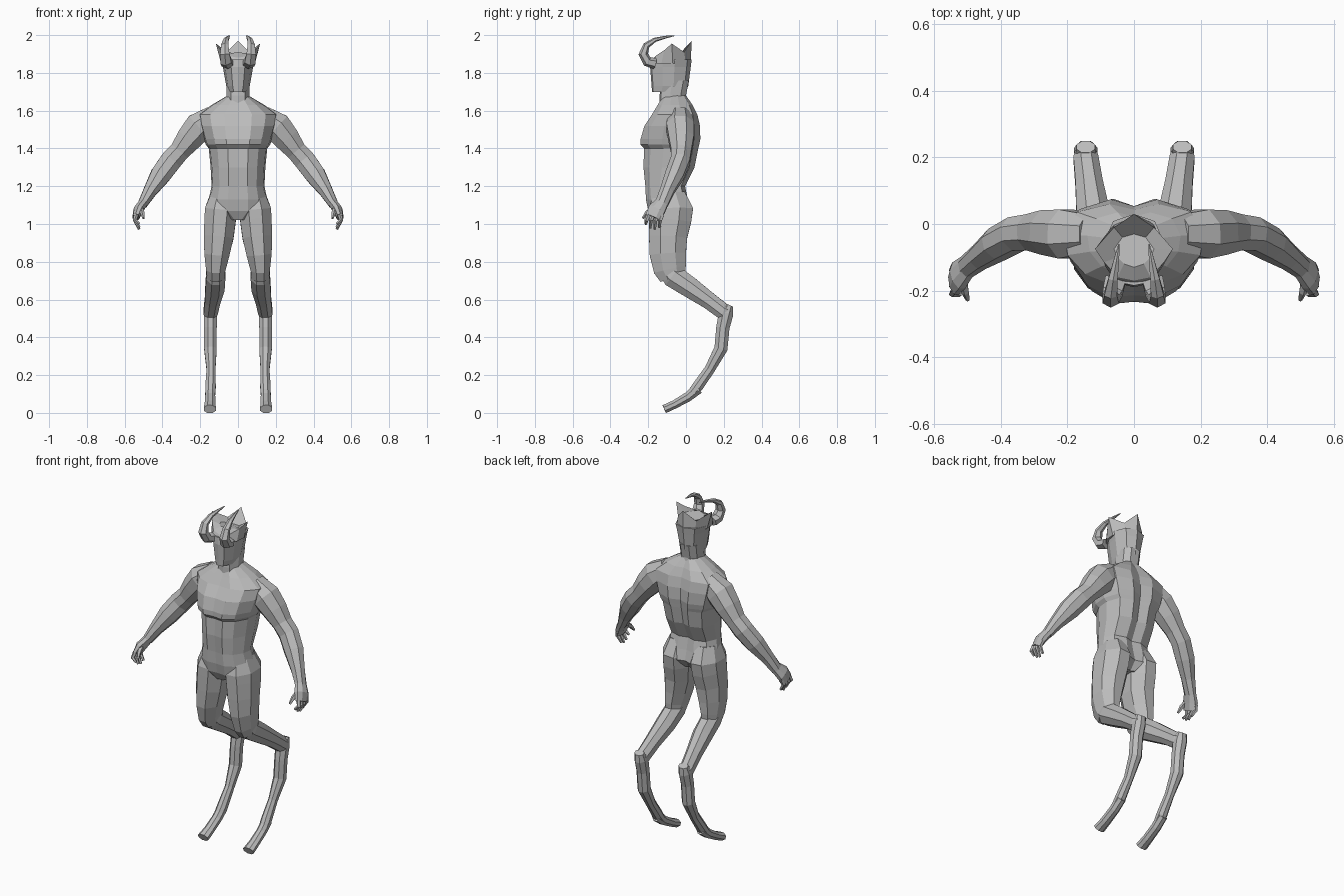
import bpy, bmesh, math
from mathutils import Vector

skin = bpy.data.materials.new("grey")
skin.diffuse_color = (0.5, 0.5, 0.5, 1)


def loft(name, rings):
    """Bridge closed rings of points with flat faces and cap both ends."""
    bm = bmesh.new()
    loops = [[bm.verts.new(p) for p in r] for r in rings]
    for a, b in zip(loops, loops[1:]):
        n = len(a)
        for i in range(n):
            j = (i + 1) % n
            bm.faces.new((a[i], a[j], b[j], b[i]))
    bm.faces.new(loops[0])
    bm.faces.new(loops[-1])
    bmesh.ops.recalc_face_normals(bm, faces=bm.faces)
    me = bpy.data.meshes.new(name)
    bm.to_mesh(me)
    bm.free()
    me.materials.append(skin)
    ob = bpy.data.objects.new(name, me)
    bpy.context.collection.objects.link(ob)
    return ob


def mirrored(half):
    """Close a half outline that runs from front centre to back centre."""
    return half + [(-x, y, z) for x, y, z in reversed(half[1:-1])]


def body(name, profile, sections):
    """Sections are (z, half width, front y, back y)."""
    return loft(name, [mirrored([(u * w, f + v * (b - f), z) for u, v in profile])
                       for z, w, f, b in sections])


def tube(name, path, ref, n=8, mirror=1):
    """Sections are (x, y, z, radius along ref, other radius)."""
    pts = [Vector(p[:3]) for p in path]
    rings = []
    for i, p in enumerate(path):
        t = Vector()
        if i > 0:
            t += (pts[i] - pts[i - 1]).normalized()
        if i < len(pts) - 1:
            t += (pts[i + 1] - pts[i]).normalized()
        t.normalize()
        side = Vector(ref)
        side = (side - t * side.dot(t)).normalized()
        up = t.cross(side)
        ring = []
        for k in range(n):
            a = 2 * math.pi * (k + 0.5) / n
            q = pts[i] + (side * math.cos(a) * p[3] + up * math.sin(a) * p[4]) * 1.06
            ring.append((q.x * mirror, q.y, q.z))
        rings.append(ring)
    return loft(name, rings)


# Torso with chest step and a shallow spine groove
torso = [(0, .02), (.35, 0), (.7, .12), (.95, .36), (1, .62), (.82, .9), (.35, 1), (0, .93)]
body("torso", torso, [
    (1.68, .055, -.12, 0), (1.63, .14, -.15, .035), (1.58, .21, -.18, .06),
    (1.52, .20, -.22, .074), (1.45, .18, -.24, .076), (1.42, .17, -.24, .07),
    (1.40, .155, -.222, .065), (1.30, .145, -.225, .045), (1.20, .14, -.215, -.005),
    (1.13, .155, -.212, .01), (1.07, .155, -.2, .025), (1.02, .05, -.17, -.02)])

# Neck
neck = [(0, 0), (.6, .05), (1, .4), (.9, .8), (.45, 1), (0, 1)]
body("neck", neck, [(1.62, .065, -.14, .01), (1.68, .06, -.14, .0), (1.76, .062, -.13, .015)])

# Face tapering to a square chin
face = [(0, 0), (.45, .04), (.85, .3), (1, .6), (.7, .9), (0, 1)]
body("head", face, [(1.70, .05, -.18, -.01), (1.73, .062, -.182, .012),
                    (1.83, .08, -.19, .025), (1.87, .09, -.185, .03)])

# Crown with side peaks and a back peak around a hollow
crown = [
    [(0, -.185, 1.85), (.05, -.18, 1.85), (.085, -.13, 1.85), (.09, -.07, 1.85), (.06, 0, 1.85), (0, .025, 1.85)],
    [(0, -.17, 1.88), (.05, -.16, 1.89), (.09, -.115, 1.92), (.117, -.075, 1.955), (.06, -.01, 1.91), (0, .03, 1.97)],
    [(0, -.13, 1.91), (.03, -.12, 1.905), (.05, -.1, 1.905), (.06, -.075, 1.905), (.035, -.04, 1.895), (0, -.03, 1.89)]]
loft("crown", [mirrored(r) for r in crown])

for s, label in ((1, "right"), (-1, "left")):
    # Curled horn
    tube("horn_" + label, [
        (.055, -.165, 1.85, .034, .028), (.064, -.205, 1.86, .032, .026),
        (.07, -.226, 1.90, .027, .024), (.07, -.21, 1.945, .021, .017),
        (.063, -.165, 1.975, .015, .011), (.053, -.11, 1.989, .009, .007),
        (.045, -.06, 1.997, .002, .002)], (1, 0, 0), 6, s)

    # Arm from shoulder to wrist
    tube("arm_" + label, [
        (.13, -.03, 1.575, .06, .055), (.205, -.03, 1.515, .075, .08),
        (.26, -.025, 1.45, .068, .07), (.31, -.025, 1.385, .055, .055),
        (.355, -.03, 1.335, .052, .058), (.41, -.06, 1.26, .05, .055),
        (.465, -.10, 1.175, .038, .037), (.505, -.13, 1.105, .035, .026)], (0, 1, 0), 8, s)

    # Palm, fingers and thumb
    tube("palm_" + label, [
        (.50, -.125, 1.115, .034, .024), (.527, -.155, 1.075, .046, .026),
        (.54, -.175, 1.035, .042, .018)], (0, 1, 0), 8, s)
    for i in range(4):
        y = -.205 + .024 * i
        tip = (1.0, .98, .972, .982)[i]
        tube(f"finger_{i + 1}_{label}", [
            (.538, y + .008, 1.05, .012, .012), (.546, y - .004, 1.02, .011, .011),
            (.523, y - .008, tip, .006, .007)], (0, 1, 0), 5, s)
    tube("thumb_" + label, [
        (.515, -.165, 1.085, .016, .014), (.507, -.205, 1.06, .012, .012),
        (.50, -.228, 1.03, .006, .006)], (0, 1, 0), 5, s)

    # Thigh with buttock
    tube("thigh_" + label, [
        (.085, -.09, 1.16, .06, .085), (.091, -.08, 1.08, .085, .12),
        (.095, -.085, 1.02, .085, .115), (.102, -.095, .93, .08, .103),
        (.112, -.096, .84, .068, .098), (.118, -.085, .76, .052, .088),
        (.118, -.07, .715, .045, .07)], (1, 0, 0), 8, s)

    # Backward shank from knee to hock
    tube("shank_" + label, [
        (.118, -.125, .775, .04, .04), (.118, -.07, .725, .052, .062),
        (.122, .02, .665, .052, .056), (.135, .12, .595, .042, .046),
        (.145, .20, .535, .038, .045), (.147, .235, .53, .028, .03)], (1, 0, 0), 8, s)

    # Lower leg from hock to ankle
    tube("lower_leg_" + label, [
        (.145, .232, .57, .028, .02), (.145, .213, .53, .036, .04),
        (.146, .195, .45, .034, .036), (.146, .185, .34, .034, .036),
        (.143, .125, .23, .024, .028), (.145, .062, .14, .028, .03),
        (.147, .03, .10, .027, .025)], (1, 0, 0), 8, s)

    # Foot flattening to a blunt hoof
    tube("foot_" + label, [
        (.146, .065, .13, .026, .03), (.147, .01, .085, .027, .026),
        (.148, -.06, .045, .029, .023), (.149, -.115, .02, .033, .023)], (1, 0, 0), 8, s)
